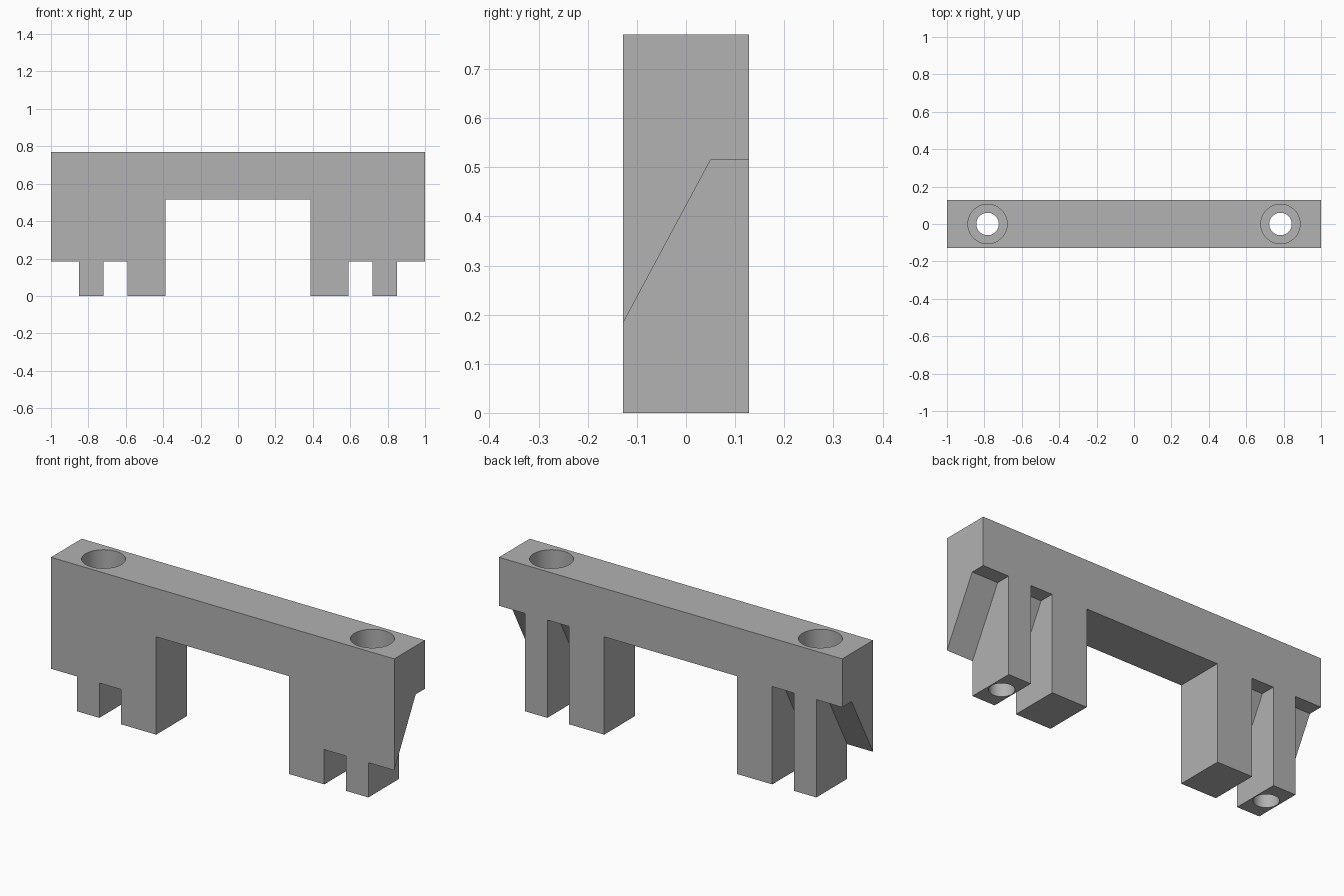
import bpy
import bmesh

cube = bpy.data.objects.get("Cube")
if cube:
    bpy.data.objects.remove(cube, do_unlink=True)

DEPTH = 0.128            # half thickness of the bracket
HEIGHT, BEAM_Z = 0.77, 0.515
HOLE_X = 0.783

grey = bpy.data.materials.new("plain grey")
grey.use_nodes = True
colour = (0.445, 0.445, 0.445, 1)
grey.diffuse_color = colour
grey.node_tree.nodes["Principled BSDF"].inputs["Base Color"].default_value = colour


def finish(name, bm):
    bmesh.ops.recalc_face_normals(bm, faces=bm.faces)
    mesh = bpy.data.meshes.new(name)
    bm.to_mesh(mesh)
    bm.free()
    mesh.materials.append(grey)
    obj = bpy.data.objects.new(name, mesh)
    bpy.context.collection.objects.link(obj)
    return obj


def prism(name, points, offset):
    """Extrude a closed outline of 3D points along an offset."""
    bm = bmesh.new()
    face = bm.faces.new([bm.verts.new(p) for p in points])
    out = bmesh.ops.extrude_face_region(bm, geom=[face])
    moved = [v for v in out["geom"] if isinstance(v, bmesh.types.BMVert)]
    bmesh.ops.translate(bm, vec=offset, verts=moved)
    return finish(name, bm)


def cylinder(name, x, radius, z0, z1):
    bm = bmesh.new()
    bmesh.ops.create_cone(bm, cap_ends=True, segments=64, radius1=radius,
                          radius2=radius, depth=z1 - z0)
    bmesh.ops.translate(bm, vec=(x, 0, (z0 + z1) / 2), verts=bm.verts)
    return finish(name, bm)


# Bridge-shaped body with a wide opening between the two sides
half = [(0.387, BEAM_Z), (0.387, 0), (1, 0), (1, HEIGHT)]
outline = half + [(-x, z) for x, z in reversed(half)]
body = prism("bracket_body", [(x, -DEPTH, z) for x, z in outline], (0, 2 * DEPTH, 0))

# Cutters: sloped pockets that leave legs and a gusset, plus stepped screw holes
slope = [(0.05, BEAM_Z), (0.2, BEAM_Z), (0.2, -0.1), (-0.2, -0.1), (-0.2, 0.049)]
cutters = []
for side in (-1, 1):
    for x0, x1 in ((0.592, 0.718), (0.849, 1.1)):
        cutters.append(prism("pocket_cutter", [(side * x0, y, z) for y, z in slope],
                             (side * (x1 - x0), 0, 0)))
    cutters.append(cylinder("screw_hole_cutter", side * HOLE_X, 0.06, -0.1, 0.9))
    cutters.append(cylinder("counterbore_cutter", side * HOLE_X, 0.105, HEIGHT - 0.15, 0.9))

bpy.ops.object.select_all(action="DESELECT")
bpy.context.view_layer.objects.active = body
body.select_set(True)
for cutter in cutters:
    cutter.hide_render = True
    mod = body.modifiers.new("cut", "BOOLEAN")
    mod.operation = "DIFFERENCE"
    mod.solver = "EXACT"
    mod.object = cutter
    bpy.ops.object.modifier_apply(modifier=mod.name)
    bpy.data.objects.remove(cutter, do_unlink=True)

# Smooth hole walls, sharp edges elsewhere
bpy.ops.object.shade_smooth_by_angle(angle=0.5)
